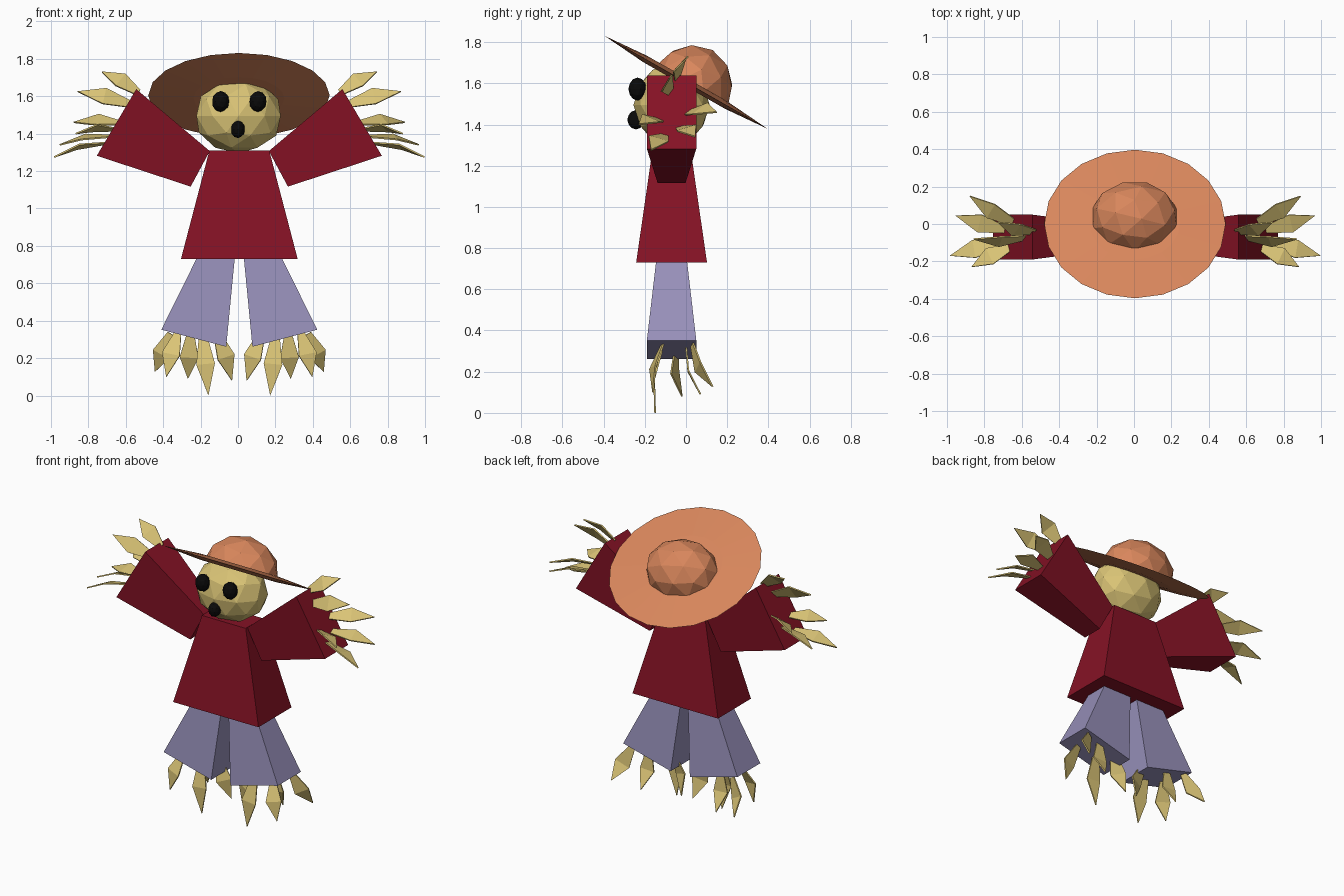
import bpy, bmesh
from math import radians
from mathutils import Vector, Matrix

cube = bpy.data.objects.get("Cube")
if cube:
    bpy.data.objects.remove(cube, do_unlink=True)

MID_X, MID_Y = 0.007, -0.07


def material(name, rgb):
    m = bpy.data.materials.new(name)
    m.use_nodes = True
    m.diffuse_color = (*rgb, 1)
    m.node_tree.nodes["Principled BSDF"].inputs["Base Color"].default_value = (*rgb, 1)
    return m


red = material("dark red cloth", (0.235, 0.006, 0.018))
denim = material("faded lilac cloth", (0.31, 0.28, 0.49))
straw = material("straw", (0.70, 0.55, 0.18))
felt = material("orange brown felt", (0.69, 0.24, 0.107))
black = material("black", (0.003, 0.003, 0.003))


def finish(name, bm, mat):
    bmesh.ops.recalc_face_normals(bm, faces=bm.faces)
    mesh = bpy.data.meshes.new(name)
    bm.to_mesh(mesh)
    bm.free()
    mesh.materials.append(mat)
    obj = bpy.data.objects.new(name, mesh)
    bpy.context.collection.objects.link(obj)
    return obj


def tapered_block(name, edge_a, depth_a, edge_b, depth_b, side, mat):
    """Block between two rectangles, each an edge in xz with a half depth in y."""
    bm = bmesh.new()
    rings = []
    for ((x1, z1), (x2, z2)), d in ((edge_a, depth_a), (edge_b, depth_b)):
        corners = ((x1, -d, z1), (x2, -d, z2), (x2, d, z2), (x1, d, z1))
        rings.append([bm.verts.new((MID_X + side * x, MID_Y + y, z)) for x, y, z in corners])
    a, b = rings
    bm.faces.new(a)
    bm.faces.new(b)
    for i in range(4):
        j = (i + 1) % 4
        bm.faces.new((a[i], a[j], b[j], b[i]))
    return finish(name, bm, mat)


def ball(name, centre, radii, mat, tilt=0, half=False):
    bm = bmesh.new()
    bmesh.ops.create_icosphere(bm, subdivisions=2, radius=1)
    if half:
        cut = bmesh.ops.bisect_plane(bm, geom=bm.verts[:] + bm.edges[:] + bm.faces[:],
                                     plane_co=(0, 0, 0), plane_no=(0, 0, 1), clear_inner=True)
        rim = [e for e in cut["geom_cut"] if isinstance(e, bmesh.types.BMEdge)]
        bmesh.ops.contextual_create(bm, geom=rim)
    bm.transform(Matrix.Translation(centre) @ Matrix.Rotation(tilt, 4, 'X')
                 @ Matrix.Diagonal((*radii, 1)))
    return finish(name, bm, mat)


def straw_leaf(name, base, tip, facing, width, bend, side):
    """Pointed leaf, narrow at the base and bent at its widest point."""
    base, tip = Vector(base), Vector(tip)
    along = tip - base
    across = along.cross(Vector(facing)).normalized()
    normal = across.cross(along).normalized()
    mid = base + along * 0.5 + normal * bend
    pts = [base - across * width * 0.2, mid - across * width / 2, tip,
           mid + across * width / 2, base + across * width * 0.2]
    bm = bmesh.new()
    v = [bm.verts.new((MID_X + side * p.x, p.y, p.z)) for p in pts]
    bm.faces.new((v[0], v[1], v[3], v[4]))
    bm.faces.new((v[1], v[2], v[3]))
    obj = finish(name, bm, straw)
    solid = obj.modifiers.new("thickness", 'SOLIDIFY')
    solid.thickness = 0.008
    solid.offset = 0


# Shirt body
tapered_block("shirt_body", ((-0.312, 0.73), (0.312, 0.73)), 0.172,
              ((-0.16, 1.31), (0.16, 1.31)), 0.088, 1, red)

# Finger tips and toe tips, with the way each leaf faces
fingers = [
    ((0.735, 0.01, 1.73), (-0.3, -0.8, 0.5)),
    ((0.865, -0.08, 1.625), (0, -0.8, 0.5)),
    ((0.885, 0.15, 1.46), (0, -0.6, 0.8)),
    ((0.875, -0.23, 1.40), (0, 0.4, 0.9)),
    ((0.96, 0.045, 1.34), (0.3, -0.2, 0.9)),
    ((0.99, -0.17, 1.275), (0.3, 0.2, 0.9)),
]
toes = [
    ((0.45, 0.13, 0.127), (0.3, -1, 0)),
    ((0.39, -0.16, 0.10), (0.3, -1, 0)),
    ((0.275, 0.07, 0.09), (0, -1, 0)),
    ((0.165, -0.15, 0.0), (0, -1, 0)),
    ((0.04, -0.02, 0.08), (-0.4, -1, 0)),
]
wrist = Vector((0.65, MID_Y, 1.455))
ankle = Vector((0.24, MID_Y, 0.31))

for side, label in ((1, "left"), (-1, "right")):
    # Sleeves and trouser legs
    tapered_block(f"{label}_sleeve", ((0.158, 1.307), (0.26, 1.117)), 0.068,
                  ((0.551, 1.638), (0.762, 1.282)), 0.12, side, red)
    tapered_block(f"{label}_trouser_leg", ((0.02, 0.78), (0.205, 0.78)), 0.07,
                  ((0.07, 0.261), (0.417, 0.352)), 0.12, side, denim)
    # Straw hands
    for i, (tip, facing) in enumerate(fingers):
        spread = Vector(tip) - wrist
        root = wrist + Vector((-spread.z * 0.4, spread.y * 0.35, spread.z * 0.6))
        straw_leaf(f"{label}_finger_{i + 1}", root, tip, facing, 0.10, 0.02, side)
    # Straw feet
    for i, (tip, facing) in enumerate(toes):
        spread = Vector(tip) - ankle
        root = ankle + Vector((spread.x * 0.6, spread.y * 0.5, 0.02))
        straw_leaf(f"{label}_toe_{i + 1}", root, tip, facing, 0.10, 0.025, side)
    # Eyes
    ball(f"{label}_eye", (MID_X + side * 0.1, -0.235, 1.572), (0.047, 0.045, 0.056), black)

# Head and mouth
ball("head", (0.003, MID_Y, 1.495), (0.237, 0.185, 0.2), straw)
ball("mouth", (0, -0.243, 1.423), (0.038, 0.042, 0.047), black)

# Hat: shallow lens-shaped brim and domed crown, tilted back
hat_tilt = radians(-29.7)
bm = bmesh.new()
for direction in (1, -1):
    bmesh.ops.create_cone(bm, segments=20, radius1=1, radius2=0.5, depth=0.018,
                          cap_ends=False, matrix=Matrix.Translation((0, 0, 0.009 * direction))
                          @ Matrix.Diagonal((1, 1, direction, 1)))
bmesh.ops.remove_doubles(bm, verts=bm.verts, dist=0.001)
bmesh.ops.holes_fill(bm, edges=[e for e in bm.edges if e.is_boundary], sides=0)
bm.transform(Matrix.Translation((0.005, 0, 1.605)) @ Matrix.Rotation(hat_tilt, 4, 'X')
             @ Matrix.Diagonal((0.485, 0.457, 1, 1)))
finish("hat_brim", bm, felt)
ball("hat_crown", (0.003, 0.03, 1.588), (0.238, 0.2, 0.2), felt, hat_tilt, half=True)
